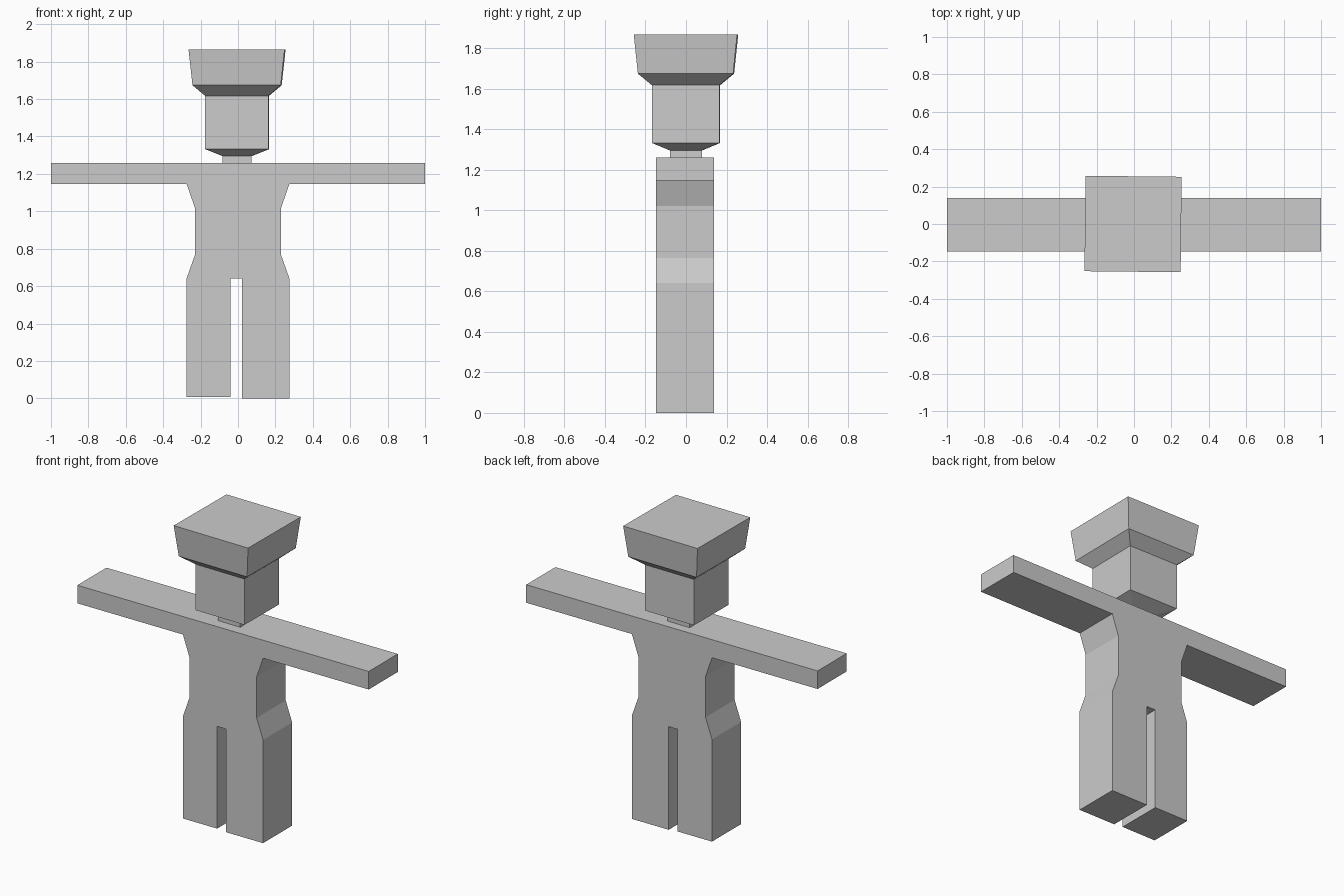
import bpy, bmesh, math

if "Cube" in bpy.data.objects:
    bpy.data.objects.remove(bpy.data.objects["Cube"])

grey = bpy.data.materials.new("plain_grey")
grey.diffuse_color = (0.6, 0.6, 0.6, 1)
grey.use_nodes = True
grey.node_tree.nodes["Principled BSDF"].inputs["Base Color"].default_value = grey.diffuse_color


def make_object(name, bm):
    bmesh.ops.recalc_face_normals(bm, faces=bm.faces)
    mesh = bpy.data.meshes.new(name)
    bm.to_mesh(mesh)
    bm.free()
    mesh.materials.append(grey)
    obj = bpy.data.objects.new(name, mesh)
    bpy.context.collection.objects.link(obj)
    return obj


# Body: one outline with arms, waist and legs, extruded front to back
FRONT, BACK = -0.147, 0.138
side = [(0.275, 0.0), (0.275, 0.64), (0.231, 0.765), (0.231, 1.02),
        (0.275, 1.147), (1.0, 1.147), (1.0, 1.259)]
outline = [(0.022, 0.0)] + side + [(-x, z) for x, z in reversed(side)]
outline += [(-0.04, 0.0), (-0.04, 0.64), (0.022, 0.64)]
bm = bmesh.new()
face = bm.faces.new([bm.verts.new((x, FRONT, z)) for x, z in outline])
ext = bmesh.ops.extrude_face_region(bm, geom=[face])
bmesh.ops.translate(bm, vec=(0, BACK - FRONT, 0),
                    verts=[v for v in ext["geom"] if isinstance(v, bmesh.types.BMVert)])
# the leg on the left is a touch shorter
for v in bm.verts:
    if v.co.x < 0 and v.co.z < 0.01:
        v.co.z = 0.006
make_object("body", bm)

# Neck, head and flared hat: stacked square rings (z, half width, half depth)
rings = [(1.25, 0.077, 0.079), (1.295, 0.077, 0.079), (1.332, 0.169, 0.167),
         (1.617, 0.169, 0.167), (1.674, 0.236, 0.235), (1.866, 0.257, 0.255)]
bm = bmesh.new()
loops = [[bm.verts.new((sx * w, sy * d, z))
          for sx, sy in ((-1, -1), (1, -1), (1, 1), (-1, 1))] for z, w, d in rings]
for a, b in zip(loops, loops[1:]):
    for i in range(4):
        j = (i + 1) % 4
        bm.faces.new((a[i], a[j], b[j], b[i]))
bm.faces.new(loops[0])
bm.faces.new(loops[-1])
head = make_object("head_and_hat", bm)
head.location.x = -0.005
head.rotation_euler.z = math.radians(-0.6)
